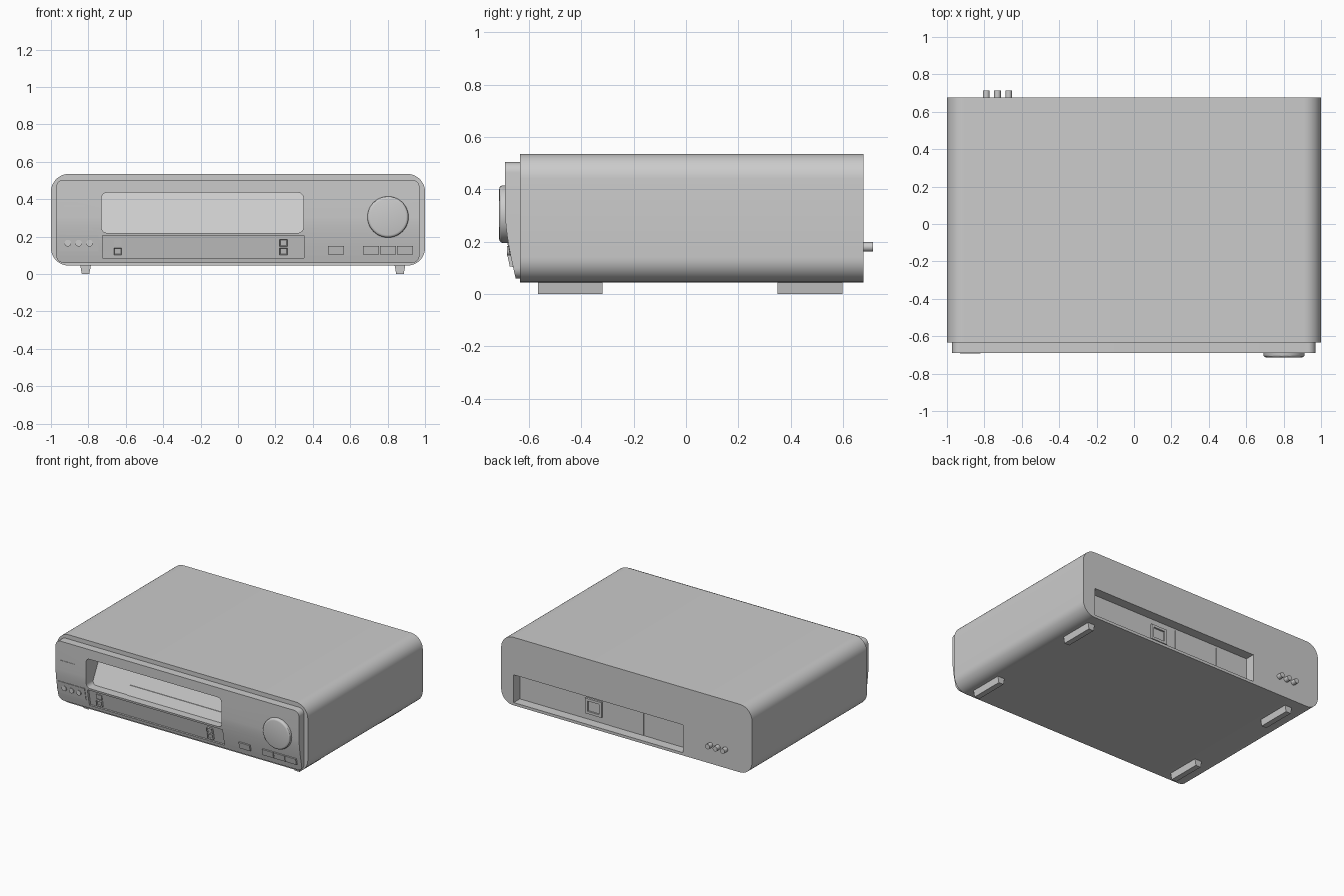
import bpy, bmesh, math
from mathutils import Vector

old = bpy.data.objects.get("Cube")
if old:
    bpy.data.objects.remove(old, do_unlink=True)

GREY = (0.6, 0.6, 0.6, 1)
mat = bpy.data.materials.new("warm_plain_grey")
mat.use_nodes = True
mat.diffuse_color = GREY
mat.node_tree.nodes["Principled BSDF"].inputs["Base Color"].default_value = GREY


def rect(x0, x1, z0, z1, r=0.0, n=8):
    """Rectangle outline in x and z, with optional round corners."""
    if r == 0:
        return [(x0, z0), (x1, z0), (x1, z1), (x0, z1)]
    pts = []
    centres = [(x1 - r, z1 - r), (x0 + r, z1 - r), (x0 + r, z0 + r), (x1 - r, z0 + r)]
    for k, (cx, cz) in enumerate(centres):
        for i in range(n + 1):
            a = math.pi / 2 * (k + i / n)
            pts.append((cx + r * math.cos(a), cz + r * math.sin(a)))
    return pts


def circle(x, z, r, n=24):
    return [(x + r * math.cos(math.tau * i / n), z + r * math.sin(math.tau * i / n))
            for i in range(n)]


def at(y, z):
    return y(z) if callable(y) else y


def prism(name, outline, front, back, cuts=(), bevel=0.0, inset=0.0):
    """Extrude an outline along y; front and back may be functions of z."""
    bm = bmesh.new()
    f = bm.faces.new([bm.verts.new((x, 0, z)) for x, z in outline])
    ext = bmesh.ops.extrude_face_region(bm, geom=[f])
    for v in ext["geom"]:
        if isinstance(v, bmesh.types.BMVert):
            v.co.y = 1
    for z in cuts:
        geom = bm.verts[:] + bm.edges[:] + bm.faces[:]
        bmesh.ops.bisect_plane(bm, geom=geom, plane_co=(0, 0, z), plane_no=(0, 0, 1))
    for v in bm.verts:
        v.co.y = at(back if v.co.y > 0.5 else front, v.co.z)
    bmesh.ops.recalc_face_normals(bm, faces=bm.faces[:])
    bm.normal_update()
    face = min(bm.faces, key=lambda q: q.calc_center_median().y)
    if inset:
        bmesh.ops.inset_individual(bm, faces=[face], thickness=inset, depth=-0.006)
    if bevel:
        bmesh.ops.bevel(bm, geom=face.edges[:], offset=bevel, segments=3,
                        profile=0.5, affect='EDGES')
    mesh = bpy.data.meshes.new(name)
    bm.to_mesh(mesh)
    bm.free()
    mesh.materials.append(mat)
    ob = bpy.data.objects.new(name, mesh)
    bpy.context.collection.objects.link(ob)
    return ob


def select(ob):
    bpy.ops.object.select_all(action='DESELECT')
    ob.select_set(True)
    bpy.context.view_layer.objects.active = ob


def cut(ob, cutter):
    mod = ob.modifiers.new("cut", 'BOOLEAN')
    mod.operation = 'DIFFERENCE'
    mod.solver = 'EXACT'
    mod.object = cutter
    select(ob)
    bpy.ops.object.modifier_apply(modifier=mod.name)


def front_y(z):
    """Front panel face: upright above, curving back towards the bottom."""
    return -0.69 + 0.04 * (max(0, 0.3 - z) / 0.24) ** 1.5


def offset(d):
    return lambda z: front_y(z) + d


def slot_y(z):
    """Tilted flap at the back of the tape slot."""
    return -0.62 + 0.11 * (z - 0.22) / 0.215


# Case and front panel
case = prism("case", rect(-1, 1, 0.045, 0.535, 0.095, 10), -0.633, 0.677)
panel = prism("front_panel", rect(-0.972, 0.97, 0.06, 0.504, 0.04), front_y, -0.625,
              cuts=[0.1 + 0.025 * i for i in range(9)])

# Recesses: tape slot, control strip and rear connector bay
slot = prism("slot_cutter", rect(-0.73, 0.35, 0.22, 0.435, 0.03), -0.8, slot_y)
strip = prism("strip_cutter", rect(-0.725, 0.352, 0.085, 0.205), -0.8, offset(0.014))
bay = prism("bay_cutter", rect(-0.45, 0.9, 0.065, 0.265), 0.607, 0.8)
cut(case, slot)
cut(case, bay)
cut(panel, slot)
cut(panel, strip)
for c in (slot, strip, bay):
    bpy.data.objects.remove(c, do_unlink=True)

# Tape flap plate in the slot
prism("slot_flap", rect(-0.45, 0.35, 0.22, 0.28),
      lambda z: slot_y(z) - 0.005, lambda z: slot_y(z) + 0.005)

# Control strip buttons
for i, (x, z) in enumerate([(-0.643, 0.12), (0.243, 0.165), (0.243, 0.12)]):
    prism(f"strip_button_{i}", rect(x - 0.021, x + 0.021, z - 0.019, z + 0.019),
          offset(-0.001), offset(0.02), inset=0.006)
prism("strip_mark", rect(-0.664, -0.622, 0.15, 0.185), offset(0.008), offset(0.02))

# Front sockets on their plate
prism("socket_plate", rect(-0.96, -0.745, 0.12, 0.21), offset(-0.004), offset(0.01))
for i, x in enumerate((-0.91, -0.852, -0.794)):
    prism(f"front_socket_{i}", circle(x, 0.165, 0.018, 16), -0.684, -0.65)

# Indicator plate
prism("indicator", rect(-0.93, -0.82, 0.36, 0.368), -0.693, -0.685)

# Dial and push buttons
prism("dial", circle(0.802, 0.305, 0.11, 48), -0.713, -0.67, bevel=0.014)
for i, x in enumerate((0.525, 0.711, 0.803, 0.893)):
    prism(f"push_button_{i}", rect(x - 0.043, x + 0.043, 0.105, 0.15),
          offset(-0.012), offset(0.01))

# Rear connector bay fittings
prism("power_socket", rect(0.24, 0.37, 0.11, 0.22), 0.6, 0.622)
hole = prism("socket_cutter", rect(0.26, 0.35, 0.128, 0.202), 0.61, 0.7)
cut(bpy.data.objects["power_socket"], hole)
bpy.data.objects.remove(hole, do_unlink=True)
for i, (x0, x1) in enumerate([(-0.09, 0.16), (-0.448, -0.19)]):
    prism(f"connector_plate_{i}", rect(x0, x1, 0.067, 0.25), 0.604, 0.612)

# Rear sockets
for i, x in enumerate((-0.79, -0.73, -0.67)):
    prism(f"rear_socket_{i}", circle(x, 0.18, 0.018, 16), 0.66, 0.713)

# Tapered feet
for side, x in (("right", -0.815), ("left", 0.866)):
    shape = [(x - 0.02, 0), (x + 0.02, 0), (x + 0.029, 0.05), (x - 0.029, 0.05)]
    for end, y0, y1 in (("front", -0.565, -0.318), ("back", 0.35, 0.598)):
        prism(f"{end}_{side}_foot", shape, y0, y1)

# Smooth rounded parts, keeping edges sharp
for ob in bpy.context.scene.objects:
    if ob.type == 'MESH' and "foot" not in ob.name:
        select(ob)
        bpy.ops.object.shade_smooth_by_angle(angle=math.radians(30))
